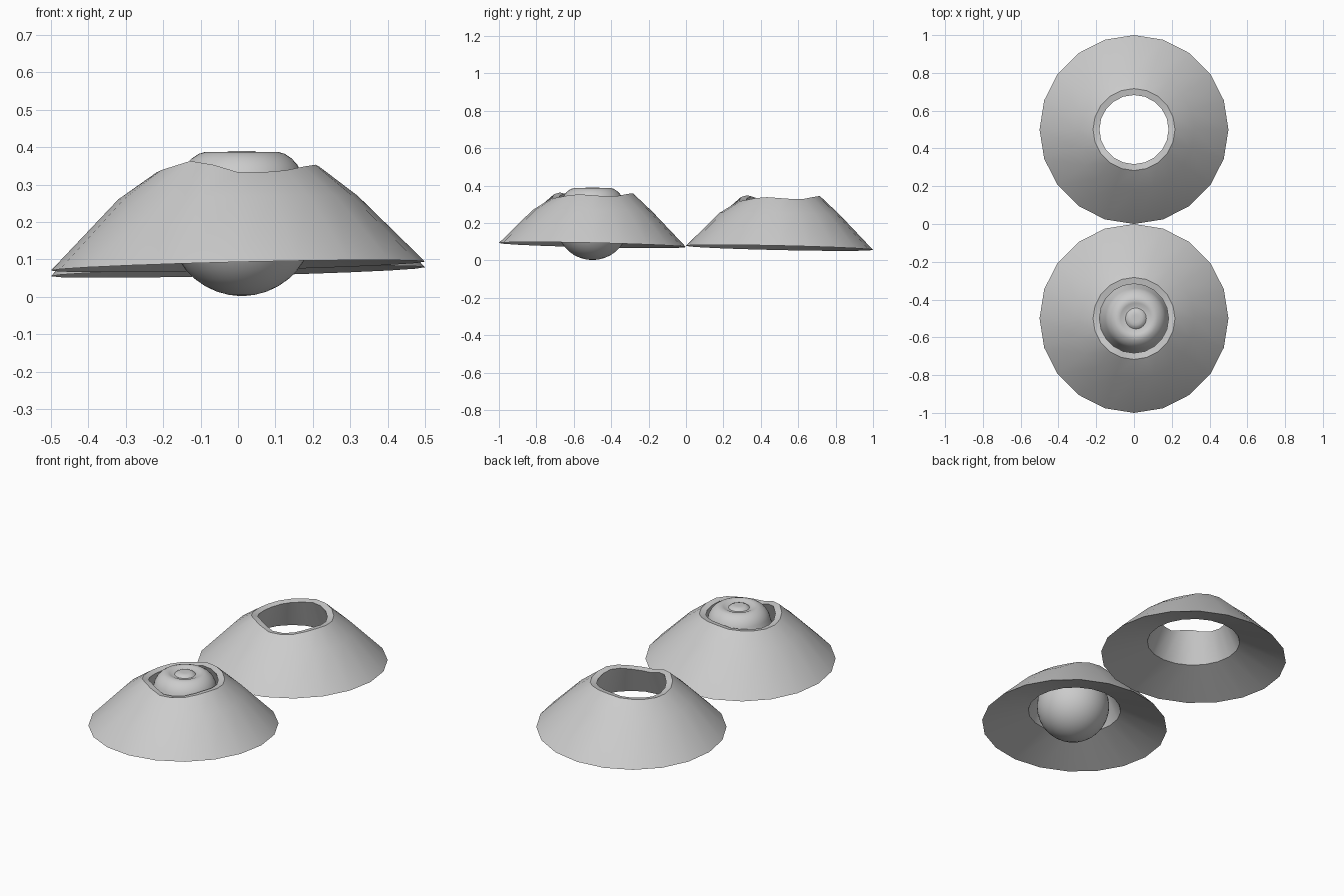
import bpy, bmesh, math

if "Cube" in bpy.data.objects:
    bpy.data.objects.remove(bpy.data.objects["Cube"])

SIDES = 20
# wavy height of the upper lip, one value per side, starting at +x
LIP = [.345, .34, .34, .35, .355, .355, .345, .34, .335, .33,
       .33, .335, .345, .36, .35, .33, .33, .335, .345, .35]


def skin(name, rings, loc, closed=False, poles=False):
    """Join rings of points into a surface."""
    bm = bmesh.new()
    vr = [[bm.verts.new(p) for p in r] for r in rings]
    n = len(rings[0])
    pairs = list(zip(vr, vr[1:])) + ([(vr[-1], vr[0])] if closed else [])
    for a, b in pairs:
        for i in range(n):
            j = (i + 1) % n
            bm.faces.new((a[i], a[j], b[j], b[i]))
    if poles:
        bm.faces.new(vr[0])
        bm.faces.new(vr[-1])
    bmesh.ops.recalc_face_normals(bm, faces=bm.faces)
    me = bpy.data.meshes.new(name)
    bm.to_mesh(me)
    bm.free()
    ob = bpy.data.objects.new(name, me)
    ob.location = loc
    bpy.context.collection.objects.link(ob)
    bpy.ops.object.select_all(action='DESELECT')
    ob.select_set(True)
    bpy.context.view_layer.objects.active = ob
    bpy.ops.object.shade_smooth_by_angle(angle=math.radians(30))
    return ob


def ring(r, height):
    pts = []
    for i in range(SIDES):
        a = 2 * math.pi * i / SIDES
        pts.append((r * math.cos(a), r * math.sin(a), height(i, a)))
    return pts


def brim(i, a):
    return 0.079 + 0.012 * math.cos(a) - 0.011 * math.sin(a)


def cone(name, y, z):
    # outer slope, lip, bore wall and hollow underside
    rings = [
        ring(0.50, brim),
        ring(0.32, lambda i, a: 0.262 + 0.4 * (brim(i, a) - 0.079)),
        ring(0.217, lambda i, a: LIP[i]),
        ring(0.183, lambda i, a: LIP[i] - 0.006),
        ring(0.25, lambda i, a: 0.172),
    ]
    return skin(name, rings, (0, y, z), closed=True)


cone("front_cone", -0.5, 0.003)
cone("back_cone", 0.5, -0.012)

# ball with a dimpled, knobbed top
R = 0.195
profile = [(R * math.sin(math.radians(t)), R - R * math.cos(math.radians(t)))
           for t in [2] + list(range(10, 121, 10))]
profile += [(.160, .330), (.148, .352), (.133, .368), (.115, .380), (.098, .385),
            (.082, .382), (.066, .374), (.055, .374), (.046, .382), (.035, .387),
            (.02, .388), (.004, .388)]
SEG = 40
rings = [[(r * math.cos(2 * math.pi * k / SEG), r * math.sin(2 * math.pi * k / SEG), z)
          for k in range(SEG)] for r, z in profile]
skin("ball", rings, (0.01, -0.5, 0.002), poles=True)
